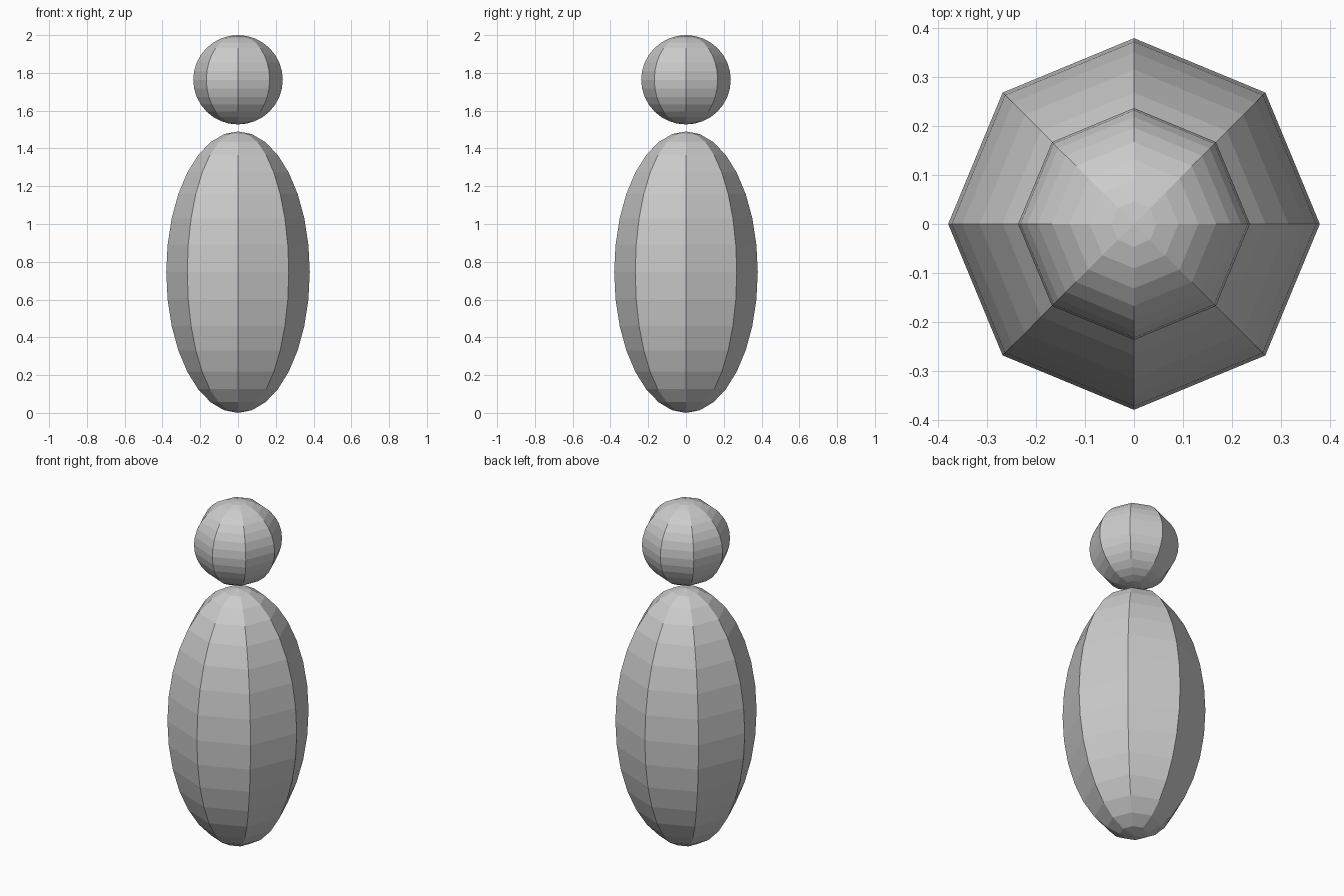
import bpy

if "Cube" in bpy.data.objects:
    bpy.data.objects.remove(bpy.data.objects["Cube"])


def ellipsoid(name, radius, z_bottom, z_top):
    """Flat-shaded eight-sided ellipsoid between two heights."""
    bpy.ops.mesh.primitive_uv_sphere_add(
        segments=8, ring_count=16, radius=1,
        location=(0, 0, (z_bottom + z_top) / 2))
    obj = bpy.context.object
    obj.name = name
    obj.scale = (radius, radius, (z_top - z_bottom) / 2)
    bpy.ops.object.transform_apply(location=False, rotation=False, scale=True)
    bpy.ops.object.shade_flat()
    return obj


# Tall body standing on the ground
ellipsoid("body", 0.38, 0.0, 1.49)

# Round head floating just above the body
ellipsoid("head", 0.237, 1.527, 2.0)
